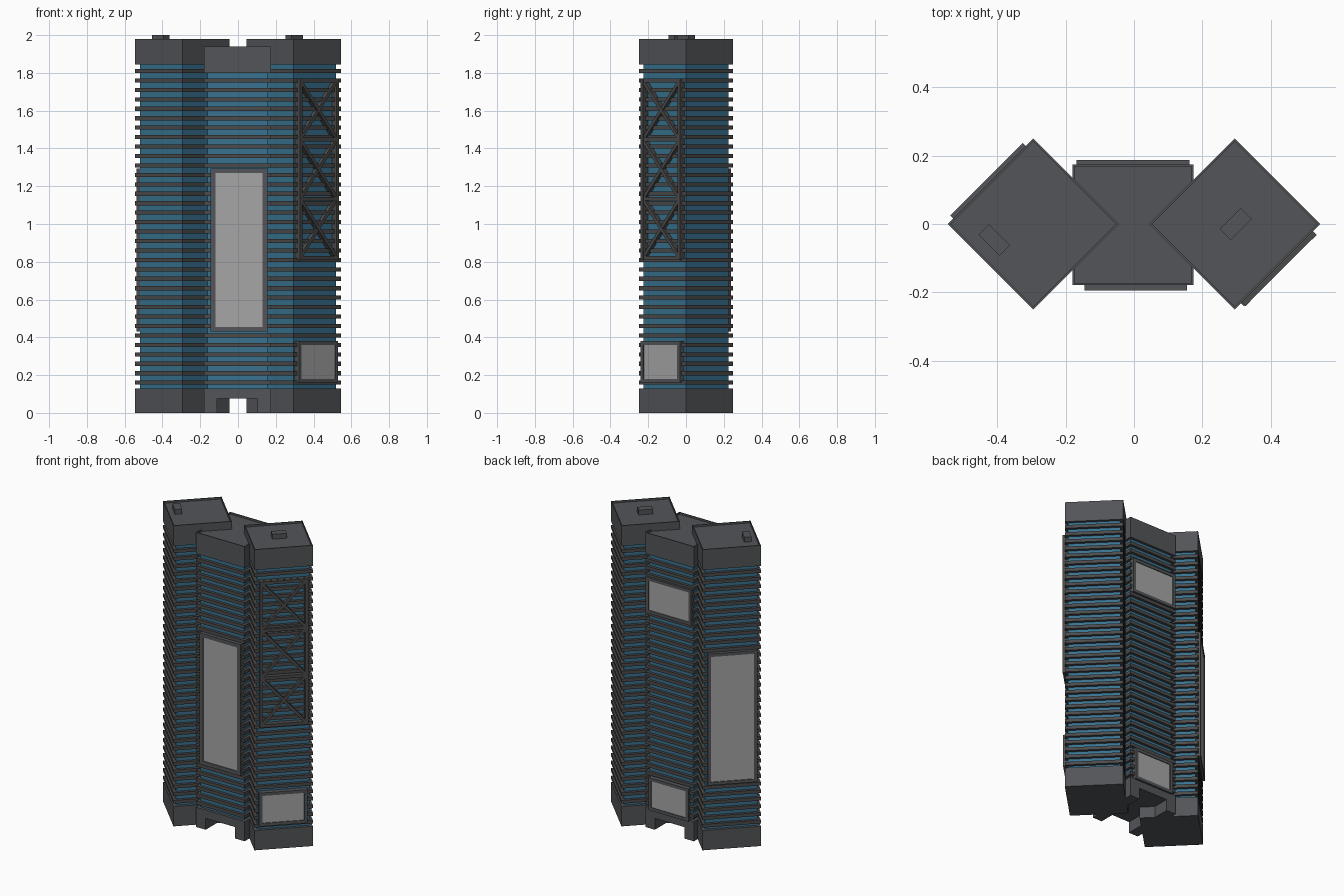
import bpy, bmesh, math
from mathutils import Matrix, Vector

if "Cube" in bpy.data.objects:
    bpy.data.objects.remove(bpy.data.objects["Cube"])


def material(name, rgb):
    m = bpy.data.materials.new(name)
    m.diffuse_color = (*rgb, 1)
    m.use_nodes = True
    m.node_tree.nodes["Principled BSDF"].inputs["Base Color"].default_value = m.diffuse_color
    return m


CAP = material("dark slate metal", (0.085, 0.09, 0.098))
SLAT = material("charcoal slat", (0.07, 0.07, 0.072))
GLASS = material("blue glass", (0.04, 0.17, 0.28))
SCREEN = material("grey screen", (0.38, 0.38, 0.38))


def make(name, bm, mat):
    me = bpy.data.meshes.new(name)
    bm.to_mesh(me)
    bm.free()
    me.materials.append(mat)
    ob = bpy.data.objects.new(name, me)
    bpy.context.collection.objects.link(ob)
    return ob


def add_box(bm, size, at, frame=Matrix(), turn=0.0):
    m = (frame @ Matrix.Translation(at) @ Matrix.Rotation(turn, 4, 'Y')
         @ Matrix.Diagonal((*size, 1)))
    return bmesh.ops.create_cube(bm, size=1, matrix=m)["verts"]


def placed(x, y, angle):
    return Matrix.Translation((x, y, 0)) @ Matrix.Rotation(math.radians(angle), 4, 'Z')


def box(name, mat, frame, sx, sy, z0, z1, x=0, y=0):
    bm = bmesh.new()
    add_box(bm, (sx, sy, z1 - z0), (x, y, (z0 + z1) / 2), frame)
    return make(name, bm, mat)


def roof_cap(name, frame, side, z0, z1):
    # block with a thin parapet around a sunken roof
    bm = bmesh.new()
    add_box(bm, (side, side, z1 - z0), (0, 0, (z0 + z1) / 2), frame)
    bm.normal_update()
    top = max(bm.faces, key=lambda f: f.calc_center_median().z)
    bmesh.ops.inset_region(bm, faces=[top], thickness=0.008)
    inner = bmesh.ops.extrude_face_region(bm, geom=[top])
    bmesh.ops.delete(bm, geom=[top], context='FACES_ONLY')
    verts = [g for g in inner["geom"] if isinstance(g, bmesh.types.BMVert)]
    bmesh.ops.translate(bm, verts=verts, vec=(0, 0, -0.012))
    make(name, bm, CAP)


def slats(name, frame, side, count):
    ob = box(name, SLAT, frame, side, side, 0.149, 0.171)
    arr = ob.modifiers.new("floors", 'ARRAY')
    arr.count = count
    arr.use_relative_offset = False
    arr.use_constant_offset = True
    arr.constant_offset_displace = (0, 0, 0.05)


SIDE = 0.3535
LEFT, RIGHT = placed(-0.295, 0, 45), placed(0.295, 0, 45)
MIDDLE = placed(-0.003, -0.002, 0)

# twin towers turned 45 degrees
for label, frame in (("left", LEFT), ("right", RIGHT)):
    box(label + "_tower_base", CAP, frame, SIDE, SIDE, 0, 0.13)
    box(label + "_tower_glass", GLASS, frame, SIDE - 0.036, SIDE - 0.036, 0.12, 1.86)
    slats(label + "_tower_slats", frame, SIDE, 34)
    roof_cap(label + "_tower_cap", frame, SIDE, 1.845, 1.98)

# middle block with a passage through its base
box("middle_glass", GLASS, MIDDLE, SIDE - 0.036, SIDE - 0.036, 0.12, 1.81)
slats("middle_slats", MIDDLE, SIDE, 33)
roof_cap("middle_cap", MIDDLE, SIDE, 1.80, 1.94)
base = bmesh.new()
leg = (SIDE - 0.215) / 2
add_box(base, (SIDE, SIDE, 0.055), (0, 0, 0.1025), MIDDLE)
for s in (-1, 1):
    add_box(base, (leg, SIDE, 0.075), (s * (SIDE - leg) / 2, 0, 0.0375), MIDDLE)
make("middle_base", base, CAP)

# rooftop vents
box("left_roof_vent", CAP, placed(-0.409, -0.047, -45), 0.087, 0.044, 1.965, 2.0)
box("right_roof_vent", CAP, placed(0.298, 0, 45), 0.087, 0.046, 1.965, 2.0)


def wall(frame, angle):
    # wall frame: x along the wall, -y outward, origin on the slat plane
    return frame @ Matrix.Rotation(math.radians(angle), 4, 'Z') @ Matrix.Translation((0, -SIDE / 2, 0))


def screen(name, frame, u, width, z0, z1, out=0.013, edge=0.02):
    bm = bmesh.new()
    back = 0.018
    d, y, zc = out + back, (back - out) / 2, (z0 + z1) / 2
    for s in (-1, 1):
        add_box(bm, (edge, d, z1 - z0), (u + s * (width - edge) / 2, y, zc), frame)
        add_box(bm, (width - 2 * edge, d, edge),
                (u, y, zc + s * (z1 - z0 - edge) / 2), frame)
    make(name + "_frame", bm, CAP)
    bm = bmesh.new()
    add_box(bm, (width - 2 * edge, 0.008, z1 - z0 - 2 * edge),
            (u, 0.004 - out + 0.005, zc), frame)
    make(name + "_panel", bm, SCREEN)


front, rear = wall(MIDDLE, 0), wall(MIDDLE, 180)
south_east, north_west = wall(RIGHT, 0), wall(LEFT, 180)

# screens on the walls
screen("front_screen", front, 0.008, 0.30, 0.43, 1.295, 0.016, 0.025)
screen("rear_upper_screen", rear, 0.0, 0.33, 1.42, 1.655)
screen("rear_lower_screen", rear, 0.0, 0.29, 0.125, 0.34)
screen("right_tower_screen", south_east, -0.004, 0.295, 0.16, 0.38)
screen("left_tower_screen", north_west, 0.004, 0.30, 0.43, 1.295)

# cross-braced lattice on the right tower
bm = bmesh.new()
W, Z0, Z1, BAR, CELLS = 0.295, 0.81, 1.77, 0.02, 3
for s in (-1, 1):
    add_box(bm, (BAR, 0.034, Z1 - Z0), (s * (W - BAR) / 2, 0.001, (Z0 + Z1) / 2), south_east)
cell = (Z1 - Z0 - BAR) / CELLS
for i in range(CELLS + 1):
    add_box(bm, (W - 2 * BAR, 0.032, BAR), (0, 0.001, Z0 + BAR / 2 + i * cell), south_east)
length = math.hypot(W - BAR, cell) - BAR
tilt = math.atan2(cell, W - BAR)
for i in range(CELLS):
    for s in (-1, 1):
        add_box(bm, (length, 0.026 + 0.002 * s, 0.018),
                (0, 0.001, Z0 + BAR / 2 + (i + 0.5) * cell), south_east, s * tilt)
make("lattice_brace", bm, SLAT)
